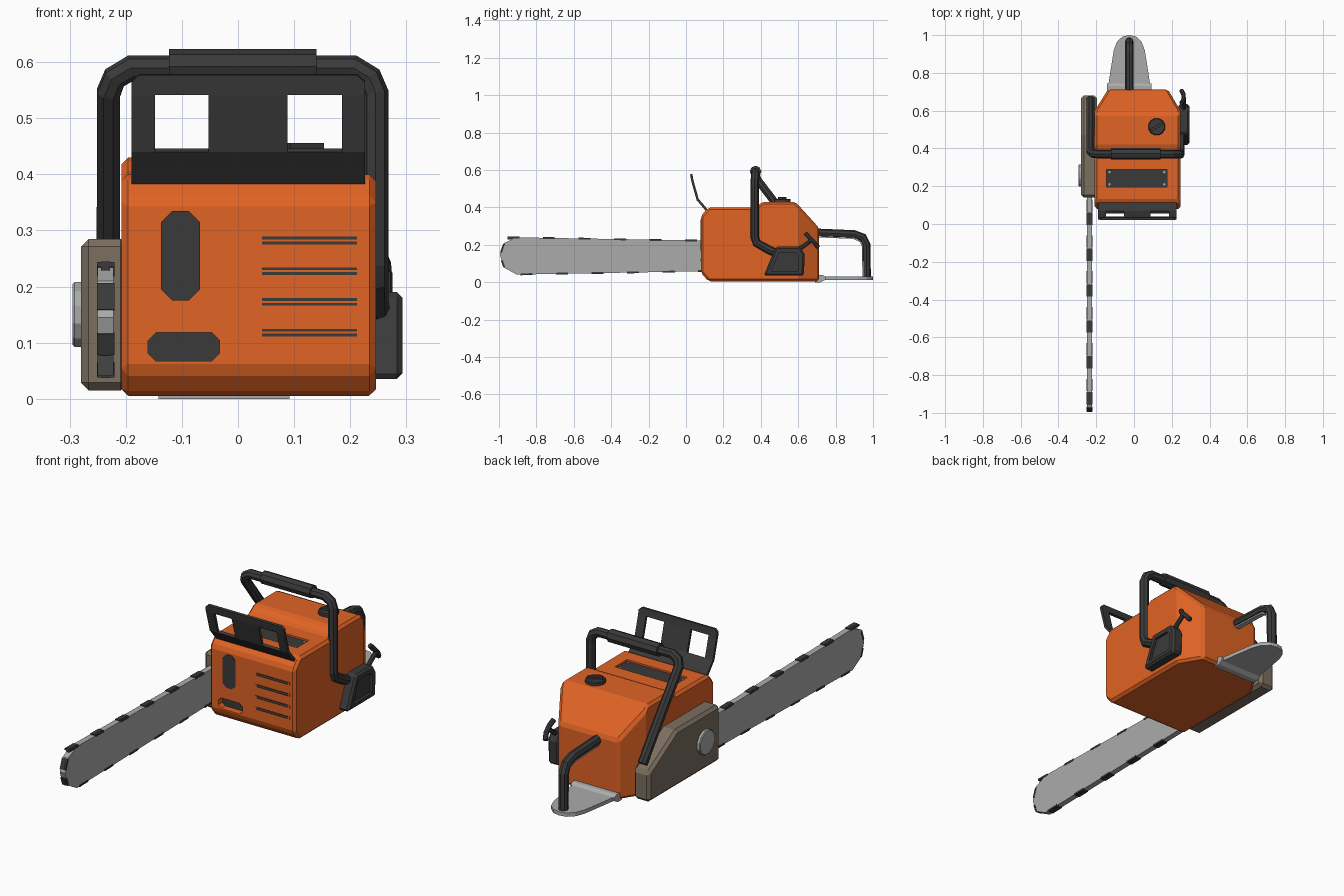
import bpy, bmesh, math
from mathutils import Vector, Matrix

if "Cube" in bpy.data.objects:
    bpy.data.objects.remove(bpy.data.objects["Cube"])

def mat(name, rgb):
    m = bpy.data.materials.new(name)
    m.diffuse_color = (*rgb, 1)
    m.use_nodes = True
    m.node_tree.nodes["Principled BSDF"].inputs["Base Color"].default_value = m.diffuse_color
    return m

ORANGE = mat("orange", (0.75, 0.125, 0.018))
DARK = mat("dark_grey", (0.042, 0.042, 0.042))
BROWN = mat("warm_grey", (0.20, 0.158, 0.118))
STEEL = mat("light_steel", (0.40, 0.41, 0.40))

def add(name, mesh, m):
    ob = bpy.data.objects.new(name, mesh)
    bpy.context.collection.objects.link(ob)
    mesh.materials.clear()
    mesh.materials.append(m)
    return ob

def from_bm(name, bm, m):
    bmesh.ops.recalc_face_normals(bm, faces=bm.faces)
    me = bpy.data.meshes.new(name)
    bm.to_mesh(me)
    bm.free()
    return add(name, me, m)

def apply(ob):
    bpy.context.view_layer.update()
    ev = ob.evaluated_get(bpy.context.evaluated_depsgraph_get())
    me = bpy.data.meshes.new_from_object(ev)
    ob.modifiers.clear()
    ob.data = me

def bevel(ob, w):
    b = ob.modifiers.new("bevel", 'BEVEL')
    b.width, b.segments, b.limit_method = w, 1, 'ANGLE'
    b.angle_limit = math.radians(35)
    apply(ob)
    return ob

def prism_bm(pts, axis, a, b):
    """Extrude a 2D outline along an axis from a to b."""
    put = {'X': lambda p, t: (t, p[0], p[1]), 'Y': lambda p, t: (p[0], t, p[1]),
           'Z': lambda p, t: (p[0], p[1], t)}[axis]
    bm = bmesh.new()
    lo = [bm.verts.new(put(p, a)) for p in pts]
    hi = [bm.verts.new(put(p, b)) for p in pts]
    bm.faces.new(lo)
    bm.faces.new(hi)
    for i in range(len(pts)):
        j = (i + 1) % len(pts)
        bm.faces.new((lo[i], lo[j], hi[j], hi[i]))
    return bm

def prism(name, pts, axis, a, b, m, bev=0):
    ob = from_bm(name, prism_bm(pts, axis, a, b), m)
    return bevel(ob, bev) if bev else ob

def octo(x0, x1, y0, y1, c):
    """Rectangle outline with cut corners."""
    return [(x0 + c, y0), (x1 - c, y0), (x1, y0 + c), (x1, y1 - c),
            (x1 - c, y1), (x0 + c, y1), (x0, y1 - c), (x0, y0 + c)]

def rect(x0, x1, y0, y1):
    return [(x0, y0), (x1, y0), (x1, y1), (x0, y1)]

def circle(cx, cy, r, n):
    return [(cx + r * math.cos(math.tau * (i + .5) / n), cy + r * math.sin(math.tau * (i + .5) / n)) for i in range(n)]

def tube(name, path, r, m):
    """Eight-sided tube along a polyline."""
    cu = bpy.data.curves.new(name, 'CURVE')
    cu.dimensions = '3D'
    cu.bevel_depth, cu.bevel_resolution, cu.use_fill_caps = r, 2, True
    sp = cu.splines.new('POLY')
    sp.points.add(len(path) - 1)
    for p, co in zip(sp.points, path):
        p.co = (*co, 1)
    tmp = bpy.data.objects.new("tmp", cu)
    bpy.context.collection.objects.link(tmp)
    bpy.context.view_layer.update()
    me = bpy.data.meshes.new_from_object(tmp.evaluated_get(bpy.context.evaluated_depsgraph_get()))
    bpy.data.objects.remove(tmp)
    for p in me.polygons:
        p.use_smooth = False
    return add(name, me, m)

def cut(ob, cutter):
    b = ob.modifiers.new("cut", 'BOOLEAN')
    b.operation, b.solver, b.object = 'DIFFERENCE', 'EXACT', cutter
    apply(ob)
    bpy.data.objects.remove(cutter)

# Engine body: side profile, narrowed at the rear corners
profile = [(0.08, 0.05), (0.12, 0.005), (0.712, 0.005), (0.712, 0.29), (0.585, 0.43),
           (0.41, 0.43), (0.37, 0.40), (0.12, 0.40), (0.08, 0.355)]
bm = prism_bm(profile, 'X', -0.208, 0.246)
bmesh.ops.bisect_plane(bm, geom=bm.verts[:] + bm.edges[:] + bm.faces[:],
                       plane_co=(0, 0.6, 0), plane_no=(0, 1, 0))
for v in bm.verts:
    if v.co.y > 0.7:
        v.co.x = 0.18 if v.co.x > 0 else -0.138
    elif v.co.y > 0.6001:
        f = (v.co.y - 0.6) / 0.112
        v.co.x += f * (-0.066 if v.co.x > 0 else 0.07)
body = bevel(from_bm("engine_body", bm, ORANGE), 0.012)

# Recessed pocket and top vent with dark floors
cut(body, prism("cutter", octo(-0.16, -0.033, 0.067, 0.118, 0.014), 'Y', 0.0, 0.12, DARK))
prism("pocket_floor", octo(-0.16, -0.033, 0.067, 0.118, 0.014), 'Y', 0.112, 0.121, DARK)
cut(body, prism("cutter", rect(-0.145, 0.175, 0.197, 0.288), 'Z', 0.385, 0.5, DARK))
prism("top_vent", rect(-0.145, 0.175, 0.197, 0.288), 'Z', 0.384, 0.392, DARK)
for x in (-0.13, 0.16):
    for y in (0.21, 0.275):
        prism("vent_screw", circle(x, y, 0.007, 6), 'Z', 0.39, 0.397, STEEL)

# Front plate and double-line cooling slots
prism("front_plate", octo(-0.137, -0.068, 0.175, 0.335, 0.02), 'Y', 0.077, 0.085, DARK)
for i in range(4):
    z = 0.118 + i * 0.0547
    for d in (-0.0042, 0.0042):
        prism("cooling_slot", rect(0.043, 0.212, z + d - 0.0025, z + d + 0.0025), 'Y', 0.078, 0.085, DARK)
    for x in (0.035, 0.212):
        prism("slot_end", rect(x, x + 0.008, z - 0.007, z + 0.007), 'Y', 0.078, 0.085, ORANGE)

# Drive cover with round cap on the left
prism("drive_cover", [(0.14, 0.015), (0.68, 0.015), (0.68, 0.16), (0.47, 0.285), (0.14, 0.285)],
      'X', -0.28, -0.195, BROWN, 0.014)
prism("cover_cap", circle(0.257, 0.15, 0.06, 12), 'X', -0.295, -0.27, STEEL, 0.004)

# Guide bar and chain links around its edge
BX = -0.236
edge = [(0.16, 0.222), (-0.905, 0.24), (-0.972, 0.21), (-0.995, 0.145),
        (-0.972, 0.078), (-0.905, 0.041), (0.16, 0.06)]
prism("guide_bar", edge + [(0.3, 0.1), (0.3, 0.18)], 'X', BX - 0.014, BX + 0.014, STEEL)
def links(a, b, starts, length):
    a, b = Vector(a), Vector(b)
    t = (b - a).normalized()
    n = Vector((-t.y, t.x)) * -1
    for s in starts:
        p, q = a + t * s, a + t * (s + length)
        prism("chain_link", [p - n * 0.012, q - n * 0.012, q + n * 0.004, p + n * 0.004],
              'X', BX - 0.008, BX + 0.008, DARK)
        for side in (-1, 1):
            prism("chain_link_side", [p - n * 0.006, q - n * 0.006, q + n * 0.003, p + n * 0.003],
                  'X', BX + side * 0.006, BX + side * 0.0155, DARK)
along = [0.1 + 0.19 * i for i in range(6)]
links(edge[0], edge[1], along, 0.065)
links(edge[5], edge[6], [s - 0.08 for s in along], 0.065)
links(edge[2], edge[3], [0.005], 0.05)
links(edge[3], edge[4], [0.03], 0.04)

# Front hand guard: bent sheet with two windows
xs = [-0.19, -0.148, -0.053, 0.088, 0.185, 0.226]
rows = [(0.115, 0.38), (0.062, 0.443), (0.034, 0.543), (0.03, 0.565), (0.028, 0.578)]
bm = bmesh.new()
grid = []
for k, (y, z) in enumerate(rows):
    line = []
    for i, x in enumerate(xs):
        if k == 4:
            x += {0: 0.014, 5: -0.014}.get(i, 0)
        line.append(bm.verts.new((x, y, z)))
    grid.append(line)
for k in range(4):
    for i in range(5):
        if not (k == 1 and i in (1, 3)):
            bm.faces.new((grid[k][i], grid[k][i + 1], grid[k + 1][i + 1], grid[k + 1][i]))
guard = from_bm("hand_guard", bm, DARK)
s = guard.modifiers.new("thickness", 'SOLIDIFY')
s.thickness, s.offset = 0.013, 0
apply(guard)

# Wrap-around handle and its grip
tube("front_handle", [(0.25, 0.52, 0.14), (0.246, 0.44, 0.175), (0.246, 0.378, 0.21), (0.246, 0.368, 0.24),
                      (0.246, 0.368, 0.545), (0.235, 0.37, 0.572), (0.205, 0.37, 0.59),
                      (-0.19, 0.37, 0.59), (-0.22, 0.373, 0.572), (-0.231, 0.385, 0.545),
                      (-0.231, 0.66, 0.185)], 0.0225, DARK)
tube("front_grip", [(-0.123, 0.372, 0.592), (0.14, 0.372, 0.592)], 0.031, DARK)

# Starter housing with recessed panel, and pull handle
outline = [(0.415, 0.035), (0.63, 0.035), (0.635, 0.15), (0.61, 0.19), (0.48, 0.19)]
starter = prism("starter_housing", outline, 'X', 0.235, 0.293, DARK, 0.01)
cut(starter, prism("cutter", [(0.455, 0.06), (0.6, 0.06), (0.6, 0.145), (0.585, 0.16), (0.5, 0.16)],
                   'X', 0.28, 0.32, DARK))
tube("pull_rod", [(0.264, 0.59, 0.165), (0.264, 0.672, 0.225)], 0.011, DARK)
tube("pull_handle", [(0.252, 0.64, 0.262), (0.262, 0.66, 0.238), (0.262, 0.686, 0.212), (0.252, 0.706, 0.186)], 0.012, DARK)

# Fuel cap
prism("fuel_cap", circle(0.12, 0.515, 0.046, 12), 'Z', 0.42, 0.446, DARK, 0.004)
bar = prism("fuel_cap_rib", rect(-0.034, 0.034, -0.008, 0.008), 'Z', 0.44, 0.456, DARK)
bar.data.transform(Matrix.Translation((0.12, 0.515, 0)) @ Matrix.Rotation(0.5, 4, 'Z'))

# Rear handle, inner strip and foot plate
HX = -0.025
tube("rear_handle", [(HX, 0.69, 0.265), (HX, 0.90, 0.256), (HX, 0.945, 0.24), (HX, 0.964, 0.2), (HX, 0.966, 0.02)],
     0.0225, DARK)
prism("rear_handle_strip", [(0.70, 0.24), (0.895, 0.232), (0.93, 0.215), (0.941, 0.19), (0.943, 0.03),
                            (0.955, 0.03), (0.955, 0.2), (0.90, 0.245), (0.70, 0.25)],
      'X', HX - 0.012, HX + 0.012, STEEL)
half = [(0.117, 0.70), (0.11, 0.74), (0.098, 0.82), (0.082, 0.92), (0.065, 0.965), (0.035, 0.993)]
plate = [(HX + x, y) for x, y in half] + [(HX, 1.0)] + [(HX - x, y) for x, y in reversed(half)]
prism("foot_plate", plate, 'Z', 0.012, 0.03, STEEL)
prism("foot_plate_flange", [(0.69, 0.0), (0.72, 0.0), (0.745, 0.014), (0.745, 0.03), (0.73, 0.04), (0.69, 0.04)],
      'X', HX - 0.117, HX + 0.117, STEEL)
